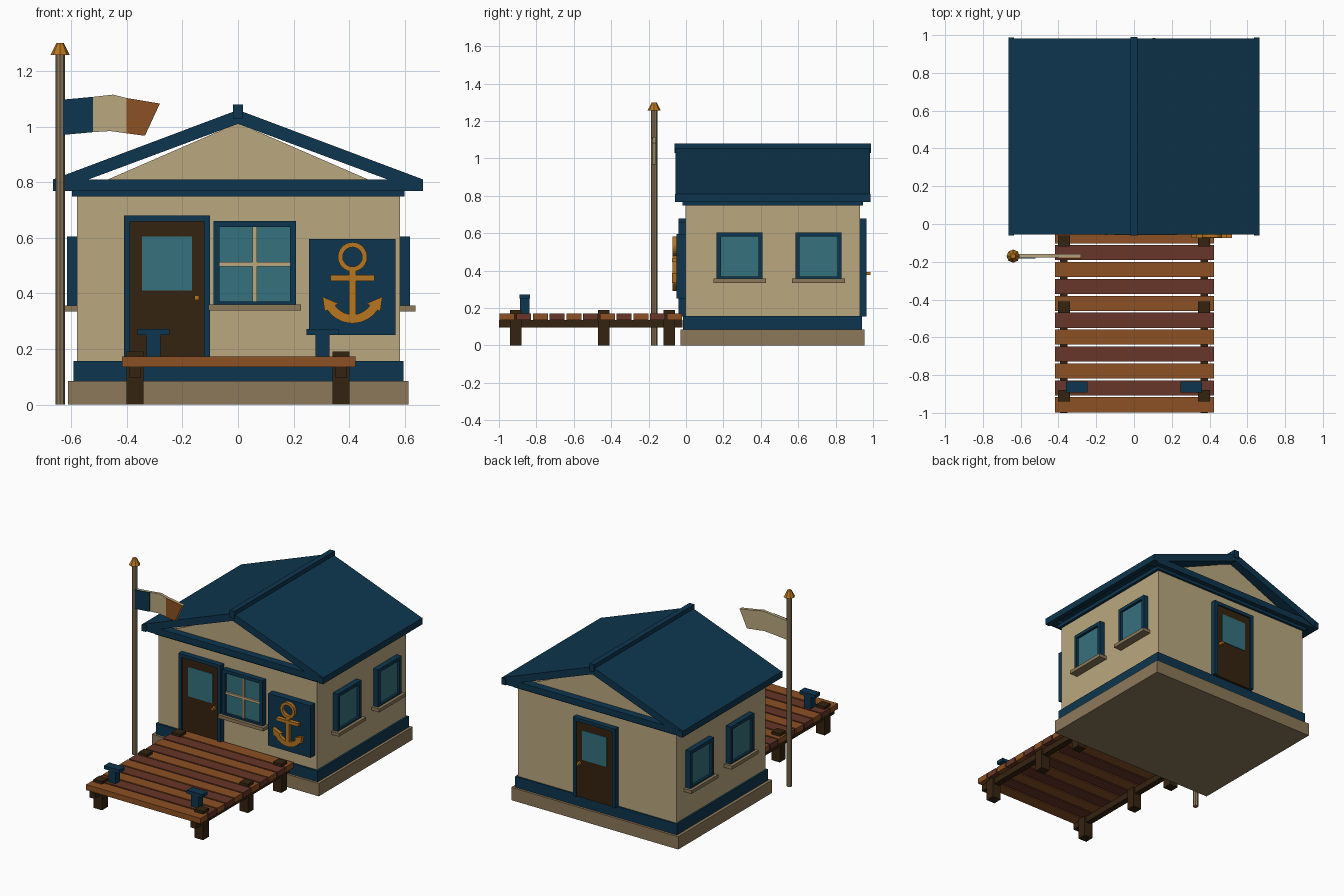
import bpy, bmesh, math
from mathutils import Matrix, Vector

if "Cube" in bpy.data.objects:
    bpy.data.objects.remove(bpy.data.objects["Cube"])


def material(name, rgb):
    lin = [(c / 255 / 12.92) if c < 11 else ((c / 255 + 0.055) / 1.055) ** 2.4 for c in rgb]
    m = bpy.data.materials.new(name)
    m.use_nodes = True
    m.diffuse_color = (*lin, 1)
    m.node_tree.nodes["Principled BSDF"].inputs["Base Color"].default_value = (*lin, 1)
    return m


CREAM = material("cream plaster", (186, 167, 128))
NAVY = material("navy paint", (13, 54, 78))
STONE = material("stone", (140, 121, 90))
DARK = material("dark wood", (53, 35, 16))
ORANGE = material("orange wood", (140, 80, 35))
RED = material("red wood", (104, 54, 40))
GLASS = material("teal glass", (54, 113, 125))
GOLD = material("brass", (182, 118, 32))


def finish(name, bm, *mats):
    bmesh.ops.recalc_face_normals(bm, faces=bm.faces)
    me = bpy.data.meshes.new(name)
    bm.to_mesh(me)
    bm.free()
    for m in mats:
        me.materials.append(m)
    ob = bpy.data.objects.new(name, me)
    bpy.context.collection.objects.link(ob)
    return ob


def box(name, mat, x, y, z, place=Matrix()):
    """Box from (low, high) pairs on each axis."""
    bm = bmesh.new()
    size = Matrix.Diagonal((x[1] - x[0], y[1] - y[0], z[1] - z[0], 1))
    mid = Vector((sum(x) / 2, sum(y) / 2, sum(z) / 2))
    bmesh.ops.create_cube(bm, size=1, matrix=place @ Matrix.Translation(mid) @ size)
    return finish(name, bm, mat)


def prism(name, mat, outline, y0, y1):
    """Extrude an (x, z) outline along y."""
    bm = bmesh.new()
    face = bm.faces.new([bm.verts.new((x, y0, z)) for x, z in outline])
    ext = bmesh.ops.extrude_face_region(bm, geom=[face])["geom"]
    bmesh.ops.translate(bm, vec=(0, y1 - y0, 0), verts=[v for v in ext if isinstance(v, bmesh.types.BMVert)])
    return finish(name, bm, mat)


def cone(name, mat, x, y, z0, z1, r0, r1, sides):
    bm = bmesh.new()
    bmesh.ops.create_cone(bm, cap_ends=True, segments=sides, radius1=r0, radius2=r1, depth=z1 - z0,
                          matrix=Matrix.Translation((x, y, (z0 + z1) / 2)))
    return finish(name, bm, mat)


def arc_band(name, mat, cx, cz, r_in, r_out, a0, a1, steps, y0, y1):
    """Flat curved band in the xz plane, with thickness along y."""
    bm = bmesh.new()
    rings = []
    for i in range(steps + 1):
        a = math.radians(a0 + (a1 - a0) * i / steps)
        rings.append([bm.verts.new((cx + r * math.cos(a), y, cz + r * math.sin(a)))
                      for r, y in ((r_in, y0), (r_out, y0), (r_out, y1), (r_in, y1))])
    for p, q in zip(rings, rings[1:]):
        for k in range(4):
            bm.faces.new((p[k], p[k - 1], q[k - 1], q[k]))
    if a1 - a0 < 360:
        bm.faces.new(rings[0])
        bm.faces.new(rings[-1])
    bmesh.ops.remove_doubles(bm, verts=bm.verts, dist=1e-5)
    return finish(name, bm, mat)


def frame(name, w, z0, z1, t, depth, place, bottom=True):
    """Surround made of bars; local -y points out of the wall."""
    for s, side in ((-1, "left"), (1, "right")):
        x = sorted((s * w / 2, s * (w / 2 - t)))
        box(f"{name}_{side}_jamb", NAVY, x, (-depth, 0.01), (z0, z1), place)
    inner = (t - w / 2, w / 2 - t)
    box(f"{name}_head", NAVY, inner, (-depth, 0.01), (z1 - t, z1), place)
    if bottom:
        box(f"{name}_foot", NAVY, inner, (-depth, 0.01), (z0, z0 + t / 2), place)


def door(name, place, knob):
    frame(name + "_frame", 0.31, 0.155, 0.68, 0.022, 0.036, place, False)
    box(name + "_leaf", DARK, (-0.133, 0.133), (-0.026, 0.01), (0.155, 0.658), place)
    box(name + "_pane", GLASS, (-0.09, 0.09), (-0.031, -0.02), (0.41, 0.605), place)
    box(name + "_knob", GOLD, (knob - 0.008, knob + 0.008), (-0.056, -0.02), (0.376, 0.393), place)


def window(name, w, z0, z1, place, bars=False):
    frame(name + "_frame", w, z0, z1, 0.022, 0.036, place)
    box(name + "_pane", GLASS, (0.02 - w / 2, w / 2 - 0.02), (-0.02, 0.01), (z0 + 0.005, z1 - 0.02), place)
    box(name + "_sill", STONE, (-w / 2 - 0.018, w / 2 + 0.018), (-0.056, 0.01), (z0 - 0.022, z0), place)
    if bars:
        mid = (z0 + z1) / 2 - 0.005
        box(name + "_upright_bar", CREAM, (-0.008, 0.008), (-0.03, -0.01), (z0 + 0.01, z1 - 0.022), place)
        box(name + "_cross_bar", CREAM, (0.015 - w / 2, w / 2 - 0.015), (-0.032, -0.01), (mid - 0.008, mid + 0.008), place)


def wall_place(x, y, degrees):
    return Matrix.Translation((x, y, 0)) @ Matrix.Rotation(math.radians(degrees), 4, "Z")


# House body
box("foundation", STONE, (-0.612, 0.614), (-0.03, 0.955), (0, 0.085))
box("base_band", NAVY, (-0.592, 0.596), (-0.015, 0.94), (0.085, 0.157))
box("walls", CREAM, (-0.58, 0.583), (-0.003, 0.93), (0.157, 0.75))
box("wall_plate", NAVY, (-0.597, 0.6), (-0.02, 0.945), (0.748, 0.772))
prism("gable", CREAM, [(-0.56, 0.77), (0.56, 0.77), (0, 1.013)], 0, 0.927)

# Roof
for s, side in ((-1, "right"), (1, "left")):
    slope = [(0, 1.01), (0, 1.06), (s * 0.665, 0.81), (s * 0.645, 0.77)]
    prism(f"{side}_roof_slope", NAVY, slope, -0.055, 0.983)
    box(f"{side}_fascia", NAVY, sorted((s * 0.635, s * 0.665)), (-0.06, 0.987), (0.768, 0.81))
for end, y in (("front", (-0.05, 0.01)), ("back", (0.92, 0.977))):
    box(f"{end}_tie_beam", NAVY, (-0.645, 0.645), y, (0.768, 0.81))
box("ridge_cap", NAVY, (-0.018, 0.018), (-0.062, 0.99), (1.03, 1.08))

# Doors and windows
door("front_door", wall_place(-0.255, -0.003, 0), 0.107)
door("back_door", wall_place(0.0, 0.93, 180), -0.107)
window("front_window", 0.297, 0.36, 0.66, wall_place(0.06, -0.003, 0), True)
for i, y in enumerate((0.287, 0.709)):
    window(f"left_window_{i}", 0.246, 0.357, 0.605, wall_place(0.583, y, 90))
    window(f"right_window_{i}", 0.246, 0.357, 0.605, wall_place(-0.58, y, -90))

# Sign with anchor
box("sign_board", NAVY, (0.256, 0.567), (-0.05, 0), (0.25, 0.595))
AX, A0, A1 = 0.412, -0.072, -0.045
arc_band("anchor_ring", GOLD, AX, 0.531, 0.035, 0.053, 0, 360, 24, A0, A1)
box("anchor_shank", GOLD, (AX - 0.012, AX + 0.012), (A0, A1), (0.3, 0.49))
box("anchor_stock", GOLD, (AX - 0.08, AX + 0.08), (A0 - 0.003, A1), (0.445, 0.466))
arc_band("anchor_arms", GOLD, AX, 0.4, 0.076, 0.108, 205, 335, 16, A0, A1)
for s, side in ((-1, "right"), (1, "left")):
    fluke = [(AX + s * 0.108, 0.388), (AX + s * 0.05, 0.363), (AX + s * 0.1, 0.335)]
    prism(f"anchor_{side}_fluke", GOLD, fluke, A0 - 0.003, A1)

# Pier
for i in range(11):
    y = -0.957 + 0.0895 * i
    box(f"pier_plank_{i}", RED if i % 2 else ORANGE, (-0.417, 0.423), (y - 0.04, y + 0.04), (0.135, 0.172))
for s, side in ((-1, "right"), (1, "left")):
    x = s * 0.371
    box(f"pier_{side}_beam", DARK, (x - 0.02, x + 0.02), (-1.0, -0.02), (0.095, 0.137))
    for i, y in enumerate((-0.91, -0.44, -0.09)):
        box(f"pier_{side}_post_{i}", DARK, (x - 0.031, x + 0.031), (y - 0.03, y + 0.03), (0, 0.19))
    x = s * 0.304
    box(f"bollard_{side}_stem", NAVY, (x - 0.026, x + 0.026), (-0.888, -0.838), (0.17, 0.252))
    box(f"bollard_{side}_cap", NAVY, (x - 0.057, x + 0.057), (-0.891, -0.835), (0.25, 0.272))

# Flagpole and three-colour flag
PX, PY = -0.64, -0.17
cone("flagpole", STONE, PX, PY, 0, 1.26, 0.017, 0.017, 8)
cone("flagpole_finial", GOLD, PX, PY, 1.257, 1.3, 0.035, 0.013, 8)
edge = [(-0.63, 0.97, -0.63, 1.097), (-0.522, 0.98, -0.522, 1.107), (-0.46, 0.984, -0.45, 1.115),
        (-0.402, 0.976, -0.402, 1.103), (-0.335, 0.967, -0.281, 1.083)]
outline = [(a, b) for a, b, _, _ in edge] + [(c, d) for _, _, c, d in reversed(edge)]
prism("flag", CREAM, outline, PY - 0.008, PY + 0.01)
for name, mat, (p, q) in (("flag_hoist_panel", NAVY, edge[:2]), ("flag_fly_panel", ORANGE, edge[3:])):
    prism(name, mat, [p[:2], q[:2], q[2:], p[2:]], PY - 0.013, PY - 0.007)
